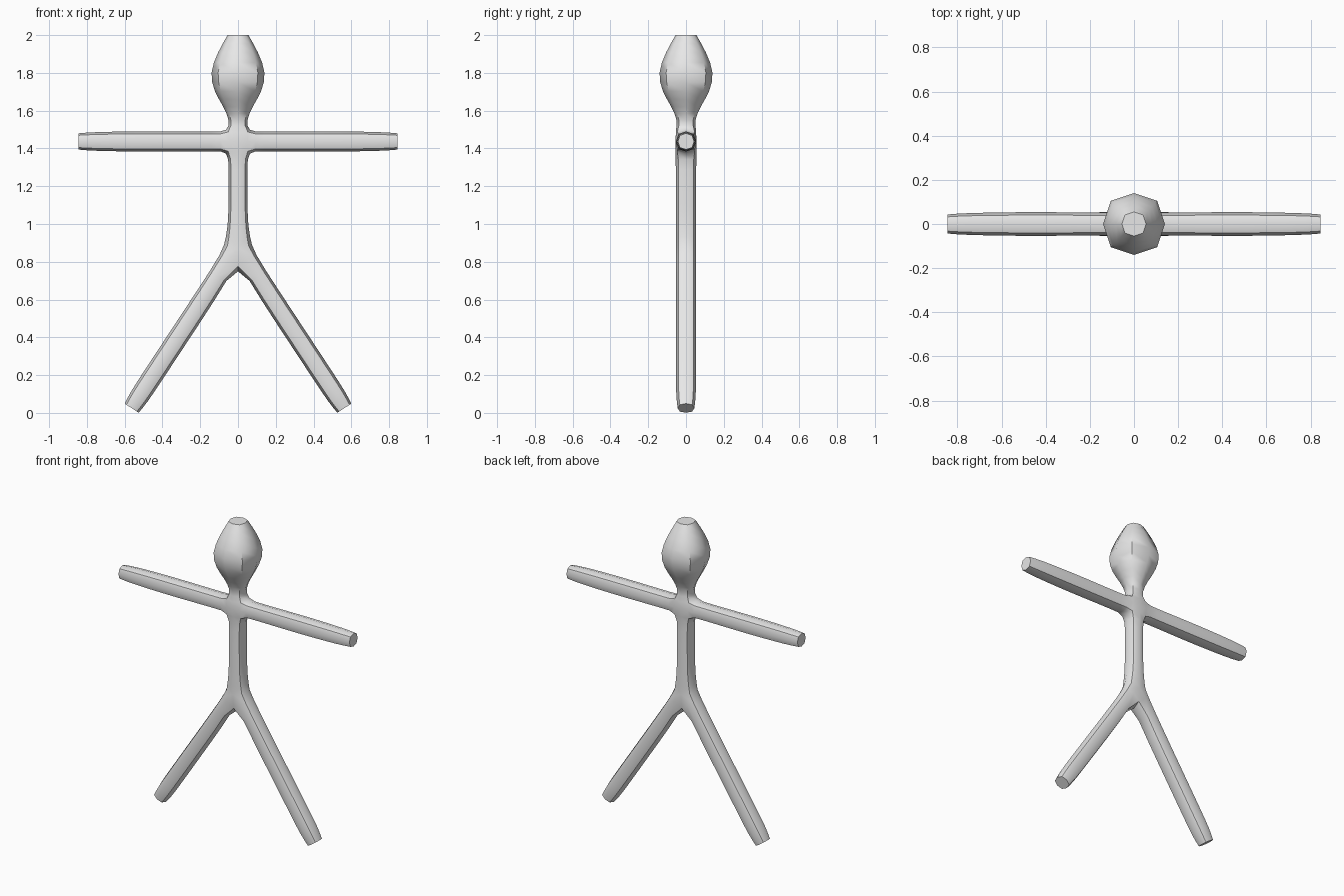
import bpy, bmesh, math
from mathutils import Vector

if "Cube" in bpy.data.objects:
    bpy.data.objects.remove(bpy.data.objects["Cube"])

bm = bmesh.new()
X, Z = Vector((1, 0, 0)), Vector((0, 0, 1))


def ring(centre, across, r, ry=None):
    """Square cage loop: front pair, then back pair."""
    c, y = Vector(centre), Vector((0, ry or r, 0))
    return [bm.verts.new(p) for p in (c - across * r - y, c + across * r - y,
                                      c + across * r + y, c - across * r + y)]


def bridge(loops):
    for a, b in zip(loops, loops[1:]):
        for i in range(4):
            j = (i + 1) % 4
            bm.faces.new((a[i], a[j], b[j], b[i]))


# Head and neck, down to the top of the shoulder block
head = [(2.0, .055), (1.91, .107), (1.80, .148), (1.70, .125),
        (1.62, .076), (1.55, .046)]
top = ring((0, 0, 1.492), X, .055)
bridge([ring((0, 0, z), X, r) for z, r in head] + [top])

# Trunk, from the bottom of the shoulder block to the hips
base = ring((0, 0, 1.383), X, .055)
trunk = [ring((0, 0, z), X, r, .054)
         for z, r in ((1.30, .049), (1.12, .05), (1.02, .052), (.93, .063))]
bridge([base] + trunk)
hip = trunk[-1]

# Shoulder block front and back
bm.faces.new((top[0], top[1], base[1], base[0]))
bm.faces.new((top[3], top[2], base[2], base[3]))

# Crotch edge shared by both legs
crotch = [bm.verts.new((0, y, .80)) for y in (-.054, .054)]
outer = {}

for s in (1, -1):
    # Arm
    f, b = (1, 2) if s > 0 else (0, 3)
    arm = [(.13, .052), (.30, .053), (.52, .054), (.76, .05), (.845, .043)]
    bridge([[base[f], top[f], top[b], base[b]]] +
           [ring((s * x, 0, 1.437), Z, r) for x, r in arm])
    # Leg, slanting outward
    outer[s] = [bm.verts.new((s * .085, y, .85)) for y in (-.054, .054)]
    across = Vector((s * .835, 0, .55))
    up = Vector((-s * .55, 0, .835))
    foot = Vector((s * .563, 0, .025))
    leg = [(.72, .053), (.45, .053), (.2, .053), (.07, .052), (0, .044)]
    bridge([[crotch[0], outer[s][0], outer[s][1], crotch[1]]] +
           [ring(foot + up * t, across, r) for t, r in leg])
    # Hip side
    bm.faces.new((hip[f], hip[b], outer[s][1], outer[s][0]))

# Hip front and back
bm.faces.new((hip[0], hip[1], outer[1][0], crotch[0], outer[-1][0]))
bm.faces.new((hip[3], hip[2], outer[1][1], crotch[1], outer[-1][1]))
bmesh.ops.recalc_face_normals(bm, faces=bm.faces[:])

mesh = bpy.data.meshes.new("stick_figure")
bm.to_mesh(mesh)
bm.free()
body = bpy.data.objects.new("stick_figure", mesh)
bpy.context.collection.objects.link(body)
bpy.context.view_layer.objects.active = body
body.select_set(True)

# Round the cage into eight-sided limbs
sub = body.modifiers.new("round", 'SUBSURF')
sub.levels = sub.render_levels = 1
sub.use_limit_surface = False
bpy.ops.object.modifier_apply(modifier="round")

# Flat caps on the head, hands and feet
bm = bmesh.new()
bm.from_mesh(body.data)
bmesh.ops.holes_fill(bm, edges=[e for e in bm.edges if e.is_boundary], sides=0)
bmesh.ops.recalc_face_normals(bm, faces=bm.faces[:])
bm.to_mesh(body.data)
bm.free()

grey = bpy.data.materials.new("light_grey")
grey.diffuse_color = (.8, .8, .8, 1)
grey.use_nodes = True
grey.node_tree.nodes["Principled BSDF"].inputs["Base Color"].default_value = grey.diffuse_color
body.data.materials.append(grey)
bpy.ops.object.shade_smooth_by_angle(angle=math.radians(50))
